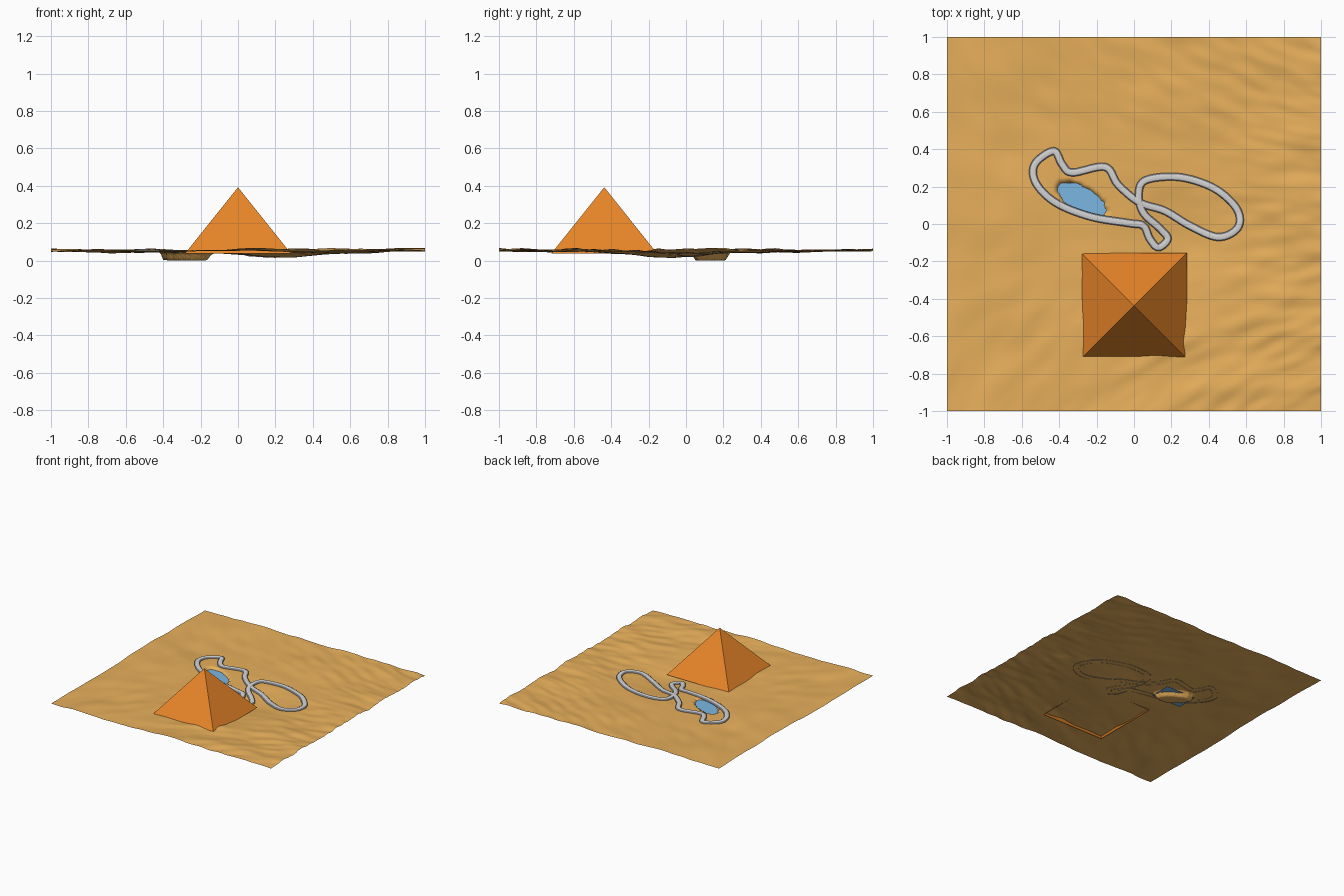
import bpy
import bmesh
import math
from mathutils import Matrix, Vector, noise

default = bpy.data.objects.get("Cube")
if default:
    bpy.data.objects.remove(default)


def material(name, rgb):
    mat = bpy.data.materials.new(name)
    mat.use_nodes = True
    colour = (*rgb, 1)
    mat.diffuse_color = colour
    bsdf = mat.node_tree.nodes["Principled BSDF"]
    bsdf.inputs["Base Color"].default_value = colour
    bsdf.inputs["Roughness"].default_value = 0.9
    return mat


sand = material("sand", (0.84, 0.45, 0.11))
stone = material("orange stone", (0.81, 0.24, 0.022))
blue = material("water blue", (0.20, 0.47, 0.77))
pale = material("pale grey", (0.66, 0.66, 0.66))
dark = material("dark grey", (0.19, 0.20, 0.22))


def add_object(name, bm, *mats):
    mesh = bpy.data.meshes.new(name)
    bm.to_mesh(mesh)
    bm.free()
    for mat in mats:
        mesh.materials.append(mat)
    obj = bpy.data.objects.new(name, mesh)
    bpy.context.collection.objects.link(obj)
    return obj


def smooth(t):
    t = max(0.0, min(1.0, t))
    return t * t * (3 - 2 * t)


def ground(x, y):
    """Dune height: shallow bowl, low hollow and slanting ripples."""
    radius = max(abs(x), abs(y))
    z = 0.057 - 0.014 * smooth((1 - radius) / 0.7)
    z -= 0.027 * math.exp(-((x - 0.22) ** 2 + (y + 0.08) ** 2) / 0.05)
    v = y + 0.6 * x * y
    swell = noise.noise(Vector((x * 2.4, v * 4.2, 0.3)))
    ripple = noise.noise(Vector((x * 6, v * 11, 2.7)))
    calm = 0.35 + 0.65 * smooth((radius - 0.35) / 0.35)
    return min(0.067, z + calm * (0.014 * swell + 0.008 * ripple))


POND = Vector((-0.28, 0.13))
TILT = math.radians(-30)
WATER = 0.028


def pond_radius(x, y):
    """Distance from the pond centre, 1 at its slanted ragged shore."""
    dx, dy = x - POND.x, y - POND.y
    along = dx * math.cos(TILT) + dy * math.sin(TILT)
    across = dy * math.cos(TILT) - dx * math.sin(TILT)
    ragged = 0.12 * noise.noise(Vector((x * 45, y * 45, 1.5)))
    return math.hypot(along / 0.147, across / 0.068) + ragged


# Dunes with the pond basin pressed in
bm = bmesh.new()
bmesh.ops.create_grid(bm, x_segments=160, y_segments=160, size=1)
for v in bm.verts:
    x, y = v.co.xy
    shore = smooth((pond_radius(x, y) - 0.78) / 0.36)
    v.co.z = shore * ground(x, y)
for f in bm.faces:
    f.smooth = True
add_object("dunes", bm, sand)

# Water sheet, hidden under the sand beyond the shore
bm = bmesh.new()
bmesh.ops.create_grid(bm, x_segments=1, y_segments=1, size=1)
for v in bm.verts:
    v.co = (POND.x + v.co.x * 0.135, POND.y + v.co.y * 0.09, WATER)
add_object("pond_water", bm, blue)

# Pyramid, open underneath and set into the sand
BASE, APEX, HALF = 0.038, 0.392, 0.283
bm = bmesh.new()
placing = Matrix.Translation((0, -0.437, (APEX + BASE) / 2)) @ Matrix.Rotation(math.pi / 4, 4, 'Z')
bmesh.ops.create_cone(bm, cap_ends=False, segments=4, radius1=HALF * math.sqrt(2),
                      radius2=0, depth=APEX - BASE, matrix=placing)
bmesh.ops.remove_doubles(bm, verts=bm.verts, dist=0.001)
add_object("pyramid", bm, stone)

# Winding closed track that follows the dunes
ROUTE = [(-.53, .32), (-.43, .39), (-.385, .32), (-.33, .275), (-.155, .305),
         (-.085, .21), (.03, .115), (.165, .07), (.3, -.01), (.45, -.07),
         (.555, -.02), (.55, .08), (.43, .19), (.245, .25), (.065, .235),
         (.025, .16), (.05, .06), (.14, -.025), (.18, -.08), (.13, -.125),
         (.085, -.08), (.05, -.01), (-.03, .005), (-.235, .04), (-.42, .115),
         (-.525, .22)]


def spline(points, steps):
    """Smooth closed path through the points."""
    path = []
    count = len(points)
    for i in range(count):
        a, b, c, d = (Vector(points[(i + k) % count]) for k in (-1, 0, 1, 2))
        for s in range(steps):
            t = s / steps
            path.append(b + 0.5 * t * ((c - a) + t * ((2 * a - 5 * b + 4 * c - d)
                        + t * (3 * (b - c) + d - a))))
    return path


# Section: sloping dark shoulders either side of a pale flat top
path = spline(ROUTE, 8)
SECTION = [(-0.021, -0.002), (-0.02, 0.008), (-0.013, 0.012),
           (0.013, 0.012), (0.02, 0.008), (0.021, -0.002)]
bm = bmesh.new()
rings = []
for i, p in enumerate(path):
    direction = (path[(i + 1) % len(path)] - path[i - 1]).normalized()
    side = Vector((-direction.y, direction.x))
    z = ground(p.x, p.y)
    rings.append([bm.verts.new((*(p + side * w), z + h)) for w, h in SECTION])
for i, ring in enumerate(rings):
    following = rings[(i + 1) % len(rings)]
    for k in range(len(SECTION) - 1):
        face = bm.faces.new((following[k], following[k + 1], ring[k + 1], ring[k]))
        face.material_index = 0 if k == 2 else 1
        face.smooth = True
add_object("track", bm, pale, dark)
